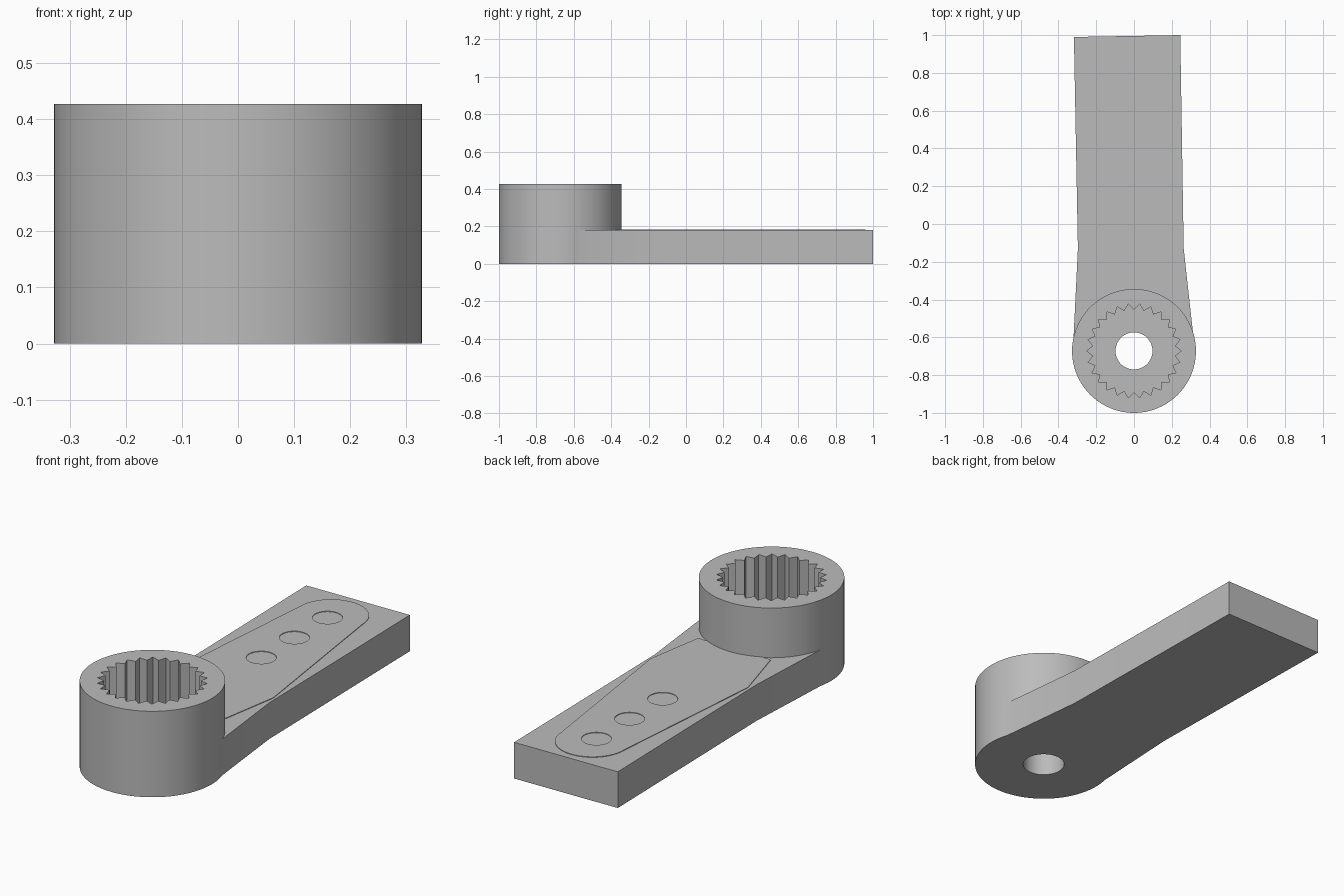
import bpy, bmesh, math

cube = bpy.data.objects.get("Cube")
if cube:
    bpy.data.objects.remove(cube, do_unlink=True)

grey = bpy.data.materials.new("plain_grey")
grey.use_nodes = True
colour = (0.5, 0.5, 0.5, 1)
grey.diffuse_color = colour
grey.node_tree.nodes["Principled BSDF"].inputs["Base Color"].default_value = colour

HUB_Y, HUB_R, HUB_TOP, ARM_TOP = -0.672, 0.328, 0.427, 0.18
TEETH = 26


def prism(name, outline, z0, z1):
    """Extrude a closed outline from z0 to z1."""
    bm = bmesh.new()
    base = bm.faces.new([bm.verts.new((x, y, z0)) for x, y in outline])
    top = bmesh.ops.extrude_face_region(bm, geom=[base])["geom"]
    bmesh.ops.translate(bm, vec=(0, 0, z1 - z0),
                        verts=[v for v in top if isinstance(v, bmesh.types.BMVert)])
    bmesh.ops.recalc_face_normals(bm, faces=bm.faces)
    mesh = bpy.data.meshes.new(name)
    bm.to_mesh(mesh)
    bm.free()
    mesh.materials.append(grey)
    obj = bpy.data.objects.new(name, mesh)
    bpy.context.collection.objects.link(obj)
    return obj


def circle(cx, cy, r, n=48, start=0, sweep=math.tau):
    steps = n if sweep == math.tau else n - 1
    return [(cx + r * math.cos(start + sweep * i / steps),
             cy + r * math.sin(start + sweep * i / steps)) for i in range(n)]


def combine(target, tool, operation):
    """Apply one boolean and remove the tool."""
    mod = target.modifiers.new(tool.name, "BOOLEAN")
    mod.object, mod.operation, mod.solver = tool, operation, "EXACT"
    bpy.context.view_layer.objects.active = target
    bpy.ops.object.modifier_apply(modifier=mod.name)
    bpy.data.objects.remove(tool, do_unlink=True)


# Round hub joined to the flared flat arm
body = prism("hub_and_arm", circle(0, HUB_Y, HUB_R, 96), 0, HUB_TOP)
arm = prism("arm", [(-0.318, 0.99), (-0.297, -0.13), (-0.32, -0.6), (0, -0.85),
                    (0.315, -0.6), (0.263, -0.13), (0.245, 1.0)], 0, ARM_TOP)
combine(body, arm, "UNION")

# Toothed socket and screw hole
spline = []
for i in range(TEETH * 2):
    r = 0.25 if i % 2 == 0 else 0.218
    a = math.pi * i / TEETH
    spline.append((r * math.cos(a), HUB_Y + r * math.sin(a)))
combine(body, prism("socket_cutter", spline, 0.13, 0.6), "DIFFERENCE")
combine(body, prism("hole_cutter", circle(0, HUB_Y, 0.098), -0.1, 0.5), "DIFFERENCE")

# Barely raised tapered pad with three round recesses
end = circle(-0.04, 0.79, 0.17, 25, 0, math.pi)
pad = prism("raised_pad", end + [(-0.285, -0.08), (-0.2, -0.38), (0.2, -0.38), (0.25, -0.08)],
            ARM_TOP - 0.02, ARM_TOP + 0.003)
for k in range(3):
    dot = prism("dot_cutter", circle(-0.04, 0.24 + 0.26 * k, 0.068), 0, 0.5)
    combine(pad, dot, "DIFFERENCE")

# Smooth round walls, crisp edges
for obj in (body, pad):
    bpy.ops.object.select_all(action="DESELECT")
    obj.select_set(True)
    bpy.context.view_layer.objects.active = obj
    bpy.ops.object.shade_smooth_by_angle(angle=math.radians(25))
